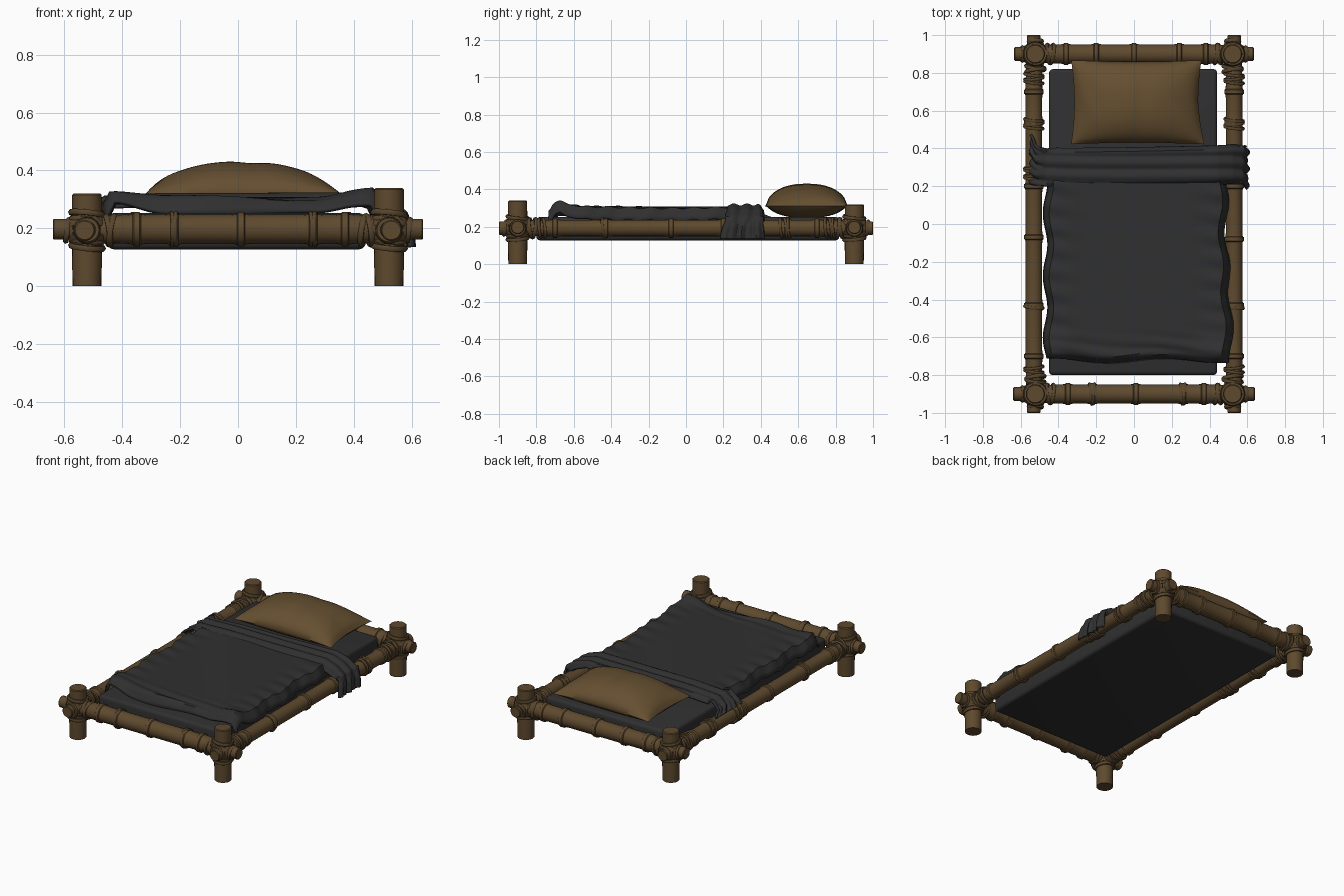
import bpy, bmesh, math
from math import sin, cos, pi
from mathutils import Vector, Matrix

if "Cube" in bpy.data.objects:
    bpy.data.objects.remove(bpy.data.objects["Cube"])


def material(name, colour):
    m = bpy.data.materials.new(name)
    m.use_nodes = True
    m.diffuse_color = (*colour, 1)
    m.node_tree.nodes["Principled BSDF"].inputs["Base Color"].default_value = (*colour, 1)
    return m


WOOD = material("brown wood", (0.112, 0.067, 0.027))
ROPE = material("brown rope", (0.098, 0.06, 0.026))
LINEN = material("tan linen", (0.13, 0.078, 0.03))
CLOTH = material("charcoal cloth", (0.029, 0.029, 0.03))


def finish(name, bm, mat, angle=40):
    bmesh.ops.recalc_face_normals(bm, faces=bm.faces)
    mesh = bpy.data.meshes.new(name)
    bm.to_mesh(mesh)
    bm.free()
    ob = bpy.data.objects.new(name, mesh)
    bpy.context.collection.objects.link(ob)
    mesh.materials.append(mat)
    bpy.ops.object.select_all(action="DESELECT")
    ob.select_set(True)
    bpy.context.view_layer.objects.active = ob
    bpy.ops.object.shade_smooth_by_angle(angle=math.radians(angle))
    return ob


def turn_to(axis, centre):
    return Matrix.Translation(centre) @ Vector((0, 0, 1)).rotation_difference(Vector(axis)).to_matrix().to_4x4()


def lathe(name, profile, axis, centre, mat, sides=20):
    """Capped solid of revolution from (distance, radius) pairs."""
    bm = bmesh.new()
    m = turn_to(axis, centre)
    rings = [[bm.verts.new(m @ Vector((r * cos(2 * pi * i / sides), r * sin(2 * pi * i / sides), t)))
              for i in range(sides)] for t, r in profile]
    for a, b in zip(rings, rings[1:]):
        for i in range(sides):
            j = (i + 1) % sides
            bm.faces.new((a[i], a[j], b[j], b[i]))
    bm.faces.new(rings[0])
    bm.faces.new(rings[-1])
    return finish(name, bm, mat)


def sheet(bm, f, nu, nv):
    """Grid of faces from f(u, v), both in -1..1."""
    g = [[bm.verts.new(f(2 * i / nu - 1, 2 * j / nv - 1)) for j in range(nv + 1)] for i in range(nu + 1)]
    for i in range(nu):
        for j in range(nv):
            bm.faces.new((g[i][j], g[i + 1][j], g[i + 1][j + 1], g[i][j + 1]))


def add_ring(bm, axis, centre, major, minor=0.011, sides=20, tube=6):
    m = turn_to(axis, centre)
    g = [[bm.verts.new(m @ Vector(((major + minor * cos(b)) * cos(a), (major + minor * cos(b)) * sin(a), minor * sin(b))))
          for b in (2 * pi * j / tube for j in range(tube))] for a in (2 * pi * i / sides for i in range(sides))]
    for i in range(sides):
        for j in range(tube):
            k, l = (i + 1) % sides, (j + 1) % tube
            bm.faces.new((g[i][j], g[k][j], g[k][l], g[i][l]))


def smooth(a, b, x):
    t = min(1, max(0, (x - a) / (b - a)))
    return t * t * (3 - 2 * t)


def rail(name, axis, centre, half, r, joint, nodes):
    """Bamboo pole: thin ends beyond the joint and a raised ridge at each node."""
    prof = [(-half, 0.032), (-half + 0.004, 0.036), (-joint - 0.01, 0.036), (-joint + 0.03, r * 0.9)]
    for n in nodes:
        prof += [(n - 0.035, r * 0.95), (n - 0.014, r), (n - 0.01, r + 0.006), (n + 0.01, r + 0.006),
                 (n + 0.014, r), (n + 0.035, r * 0.95)]
    prof += [(joint - 0.03, r * 0.9), (joint + 0.01, 0.036), (half - 0.004, 0.036), (half, 0.032)]
    lathe(name, prof, axis, centre, WOOD)


PX, PY, RZ = 0.522, 0.9, 0.193

# Poles of the frame
rail("front_rail", (1, 0, 0), (0, -PY, 0.197), 0.64, 0.053, PX, [-0.35, -0.22, 0.01, 0.26, 0.37])
rail("back_rail", (1, 0, 0), (0, PY, 0.197), 0.635, 0.053, PX, [-0.36, -0.2, 0, 0.24, 0.38])
rail("left_rail", (0, 1, 0), (0.53, 0, RZ), 1.0, 0.046, PY, [-0.7, -0.43, -0.08, 0.2, 0.54, 0.7])
rail("right_rail", (0, 1, 0), (-0.53, 0, RZ), 1.0, 0.046, PY, [-0.7, -0.43, -0.07, 0.2, 0.54, 0.7])

# Corner posts and their lashings
for sx, side in ((1, "left"), (-1, "right")):
    for sy, end in ((-1, "front"), (1, "back")):
        x, y = sx * PX, sy * PY
        top = 0.34 if (sx, sy) == (1, -1) else 0.32
        lathe(f"{end}_{side}_post", [(0, 0.05), (0.12, 0.052), (top - 0.005, 0.051), (top, 0.046)],
              (0, 0, 1), (x, y, 0), WOOD)
        bm = bmesh.new()
        for k in (-0.012, 0.012):
            for axis in ((1, 0, 1), (1, 0, -1), (0, 1, 1), (0, 1, -1), (1, 1, 0), (1, -1, 0)):
                d = Vector(axis).normalized()
                add_ring(bm, d, Vector((x, y, RZ)) + d * k, 0.063)
            add_ring(bm, (0.1, 0.1, 1), (x, y, RZ + 0.045 + k), 0.055)
            add_ring(bm, (0.1, -0.1, 1), (x, y, RZ - 0.045 + k), 0.055)
        for i, off in enumerate((0.07, 0.088)):
            tilt = 0.15 * (-1) ** i
            add_ring(bm, (1, tilt, tilt), (x - sx * off, y, RZ), 0.05)
            add_ring(bm, (tilt, 1, tilt), (x, y - sy * off, RZ), 0.05)
            add_ring(bm, (1, 0, tilt), (x + sx * (off - 0.02), y, RZ), 0.036)
            add_ring(bm, (0, 1, tilt), (x, y + sy * (off - 0.02), RZ), 0.036)
        finish(f"{end}_{side}_lashing", bm, ROPE, 60)

# Rope coils along the poles
bm = bmesh.new()
for sx in (1, -1):
    for y, count in ((0.78, 3), (0.54, 3), (0.28, 4), (-0.43, 1), (-0.76, 2)):
        for i in range(count):
            add_ring(bm, (0.12 * (-1) ** i, 1, 0.1), (sx * 0.53, y + 0.02 * (i - count / 2), RZ), 0.049, 0.009)
for x in (-0.23, 0.25):
    for i in range(2):
        add_ring(bm, (1, 0.1 * (-1) ** i, 0), (x + 0.016 * i, -PY, 0.197), 0.055, 0.008)
finish("rope_coils", bm, ROPE, 60)

# Mattress
bm = bmesh.new()
bmesh.ops.create_cube(bm, size=1, matrix=Matrix.Translation((-0.005, 0.01, 0.19)) @ Matrix.Diagonal((0.89, 1.62, 0.125, 1)))
bmesh.ops.bevel(bm, geom=bm.edges[:], offset=0.02, segments=3, affect="EDGES", profile=0.5)
finish("mattress", bm, CLOTH)


# Blanket: flat centre, rumpled foot, sides falling to the mattress edge
def blanket(u, v):
    foot = 1 - smooth(-0.98, -0.6, v)
    side = smooth(0.55, 0.95, abs(u))
    x = 0.01 + 0.475 * u + 0.012 * sin(9 * v + u) * side + 0.025 * smooth(0.8, 1, u) * smooth(0.4, -0.6, v)
    y = -0.245 + 0.475 * v + 0.012 * sin(5 * u) * foot
    z = 0.298 + 0.004 * sin(4 * u + 3 * v)
    z += foot * (0.03 * side + 0.007 * sin(38 * v + 4 * u))
    z += 0.005 * side * sin(26 * v + 5 * u)
    z -= 0.06 * smooth(0.93, 1, abs(u)) + 0.045 * (1 - smooth(-1, -0.94, v))
    return x, y, z


bm = bmesh.new()
sheet(bm, blanket, 60, 90)
cover = finish("blanket", bm, CLOTH, 50)

# Turned-down band, hanging over the left pole
PATH = [(-0.545, 0.235), (-0.52, 0.26), (-0.46, 0.3), (-0.25, 0.31), (0.1, 0.31), (0.44, 0.312),
        (0.52, 0.285), (0.575, 0.25), (0.592, 0.2), (0.597, 0.135)]


def band(u, v):
    t = (u + 1) / 2 * (len(PATH) - 1)
    i = min(int(t), len(PATH) - 2)
    a, b = Vector(PATH[i]), Vector(PATH[i + 1])
    p = a.lerp(b, t - i)
    n = Vector((a.y - b.y, b.x - a.x)).normalized()
    rim = smooth(0.75, 1, abs(v))
    p += n * (0.006 * sin(9 * v + 2 * u) - 0.03 * rim * (abs(u) < 0.55))
    p += n * 0.006 * sin(16 * v + 3) * smooth(0.6, 0.8, abs(u))
    y = 0.307 + 0.1 * v + 0.008 * sin(4 * u) + 0.05 * smooth(-0.7, -1, u) * (v + 0.7) * (v > -0.7) * 0.7
    return p.x, y + 0.015 * smooth(0.6, 1, u) * v, p.y


bm = bmesh.new()
sheet(bm, band, 72, 30)
fold = finish("blanket_fold", bm, CLOTH, 50)
for ob in (cover, fold):
    mod = ob.modifiers.new("thickness", "SOLIDIFY")
    mod.thickness = 0.014
    mod.offset = 0


# Pillow: two puffed sheets joined at a pinched seam
def pillow(sign):
    def f(u, v):
        x = 0.012 + 0.345 * u * (1 - 0.05 * (1 - v * v)) + 0.015 * max(u, 0) * max(-v, 0)
        y = 0.645 + 0.222 * v * (1 - 0.03 * (1 - u * u))
        puff = (max(0, 1 - abs(u) ** 2.2) * max(0, 1 - abs(v) ** 2.4)) ** 0.6
        crease = 0.003 * sin(14 * u + 5 * v) * smooth(0.5, 0.9, abs(u)) * puff
        dip = 0.006 * math.exp(-((u - 0.1) / 0.15) ** 2) * puff
        seam = 0.322 - 0.012 * u * u
        return x, y, seam + ((0.11 * puff - dip + crease) if sign > 0 else -0.075 * puff)
    return f


bm = bmesh.new()
sheet(bm, pillow(1), 44, 32)
sheet(bm, pillow(-1), 44, 32)
bmesh.ops.remove_doubles(bm, verts=bm.verts, dist=0.0005)
finish("pillow", bm, LINEN, 60)
